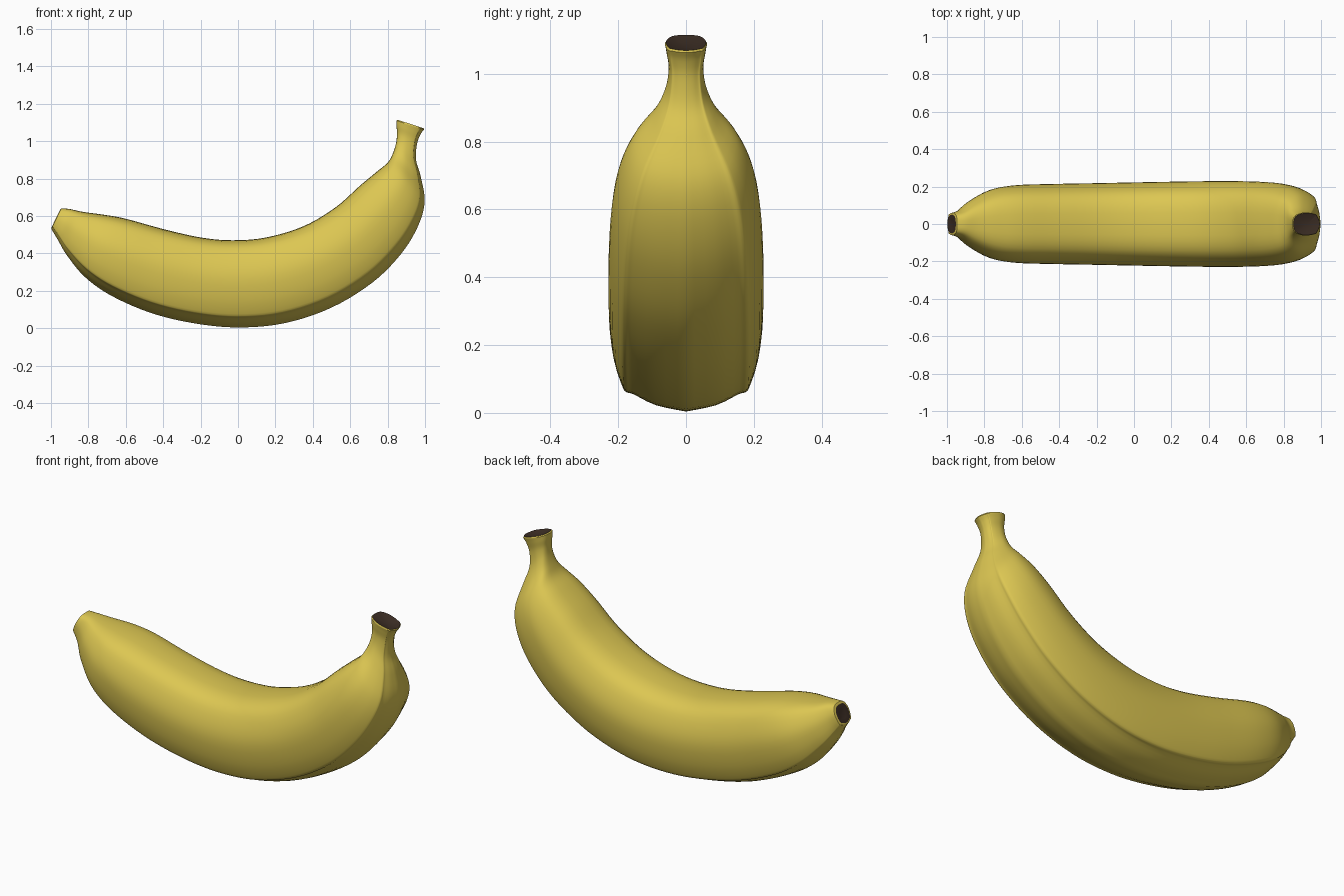
import bpy, bmesh, math
from mathutils import Vector

if "Cube" in bpy.data.objects:
    bpy.data.objects.remove(bpy.data.objects["Cube"])

def material(name, rgb):
    m = bpy.data.materials.new(name)
    m.diffuse_color = (*rgb, 1)
    m.use_nodes = True
    m.node_tree.nodes["Principled BSDF"].inputs["Base Color"].default_value = m.diffuse_color
    return m

yellow = material("banana_yellow", (0.72, 0.57, 0.085))
brown = material("dark_brown", (0.045, 0.027, 0.018))

def spline(pts, steps):
    """Catmull-Rom curve through points of any dimension."""
    out = []
    n = len(pts)
    for i in range(n - 1):
        a, b, c, d = (pts[max(0, min(n - 1, i + k))] for k in (-1, 0, 1, 2))
        for s in range(steps):
            t = s / steps
            out.append([0.5 * (2 * q + (r - p) * t + (2 * p - 5 * q + 4 * r - u) * t * t
                        + (3 * q - p - 3 * r + u) * t ** 3) for p, q, r, u in zip(a, b, c, d)])
    return out + [list(pts[-1])]

# Stations along the fruit: inner x, inner z, outer x, outer z, half width
stations = [
    (-0.945, 0.640, -0.998, 0.530, 0.060), (-0.90, 0.637, -0.962, 0.470, 0.076),
    (-0.83, 0.622, -0.915, 0.390, 0.125), (-0.72, 0.607, -0.82, 0.275, 0.182),
    (-0.60, 0.585, -0.68, 0.175, 0.207), (-0.40, 0.530, -0.47, 0.083, 0.214),
    (-0.20, 0.485, -0.24, 0.027, 0.218), (-0.03, 0.470, 0.00, 0.004, 0.222),
    (0.15, 0.485, 0.25, 0.027, 0.226), (0.35, 0.545, 0.50, 0.110, 0.229),
    (0.52, 0.645, 0.72, 0.245, 0.228), (0.65, 0.760, 0.87, 0.395, 0.220),
    (0.74, 0.835, 0.96, 0.540, 0.200), (0.80, 0.885, 0.998, 0.675, 0.160),
    (0.828, 0.935, 0.977, 0.810, 0.095), (0.845, 0.990, 0.952, 0.900, 0.062),
    (0.85, 1.040, 0.957, 0.985, 0.051), (0.847, 1.085, 0.975, 1.035, 0.057),
    (0.847, 1.110, 0.995, 1.062, 0.062),
]
# Half cross-section: (fraction of half width, fraction from inner to outer edge)
half = [(0, 0), (0.4, 0.015), (0.72, 0.09), (0.92, 0.26), (1.0, 0.45),
        (0.95, 0.68), (0.84, 0.845), (0.78, 0.88), (0.70, 0.89), (0.4, 0.96), (0, 1)]
side = spline(half, 3)
profile = side + [(-y, t) for y, t in side[-2:0:-1]]

bm = bmesh.new()

def ring(points):
    return [bm.verts.new(p) for p in points]

def bridge(a, b, mat):
    n = len(a)
    for i in range(n):
        f = bm.faces.new((a[i], a[(i + 1) % n], b[(i + 1) % n], b[i]))
        f.material_index = mat

# Skin lofted from tip to stem
rings = []
for ix, iz, ox, oz, w in spline(stations, 5):
    rings.append(ring([(ix + (ox - ix) * t, y * w, iz + (oz - iz) * t) for y, t in profile]))
for a, b in zip(rings, rings[1:]):
    bridge(a, b, 0)

def close_end(rim, outward, scale, lift, dip):
    """Rounded yellow rim, then a brown end with a dished middle."""
    out = Vector(outward).normalized()
    c = sum((v.co for v in rim), Vector()) / len(rim)
    lip = ring([c + (v.co - c) * scale + out * lift for v in rim])
    inner = ring([c + (v.co - c) * scale * 0.5 + out * (lift - dip * 0.8) for v in rim])
    bridge(rim, lip, 0)
    bridge(lip, inner, 1)
    mid = bm.verts.new(c + out * (lift - dip))
    for i in range(len(inner)):
        f = bm.faces.new((inner[i], inner[(i + 1) % len(inner)], mid))
        f.material_index = 1

close_end(rings[0], (-0.9, 0, 0.43), 0.83, 0.003, 0.006)    # blossom tip
close_end(rings[-1], (0.31, 0, 0.95), 0.95, 0.006, 0.012)   # cut stem

bmesh.ops.recalc_face_normals(bm, faces=bm.faces)
mesh = bpy.data.meshes.new("banana")
bm.to_mesh(mesh)
bm.free()
mesh.materials.append(yellow)
mesh.materials.append(brown)
banana = bpy.data.objects.new("banana", mesh)
bpy.context.collection.objects.link(banana)
bpy.context.view_layer.objects.active = banana
banana.select_set(True)
bpy.ops.object.shade_smooth_by_angle(angle=math.radians(40))
